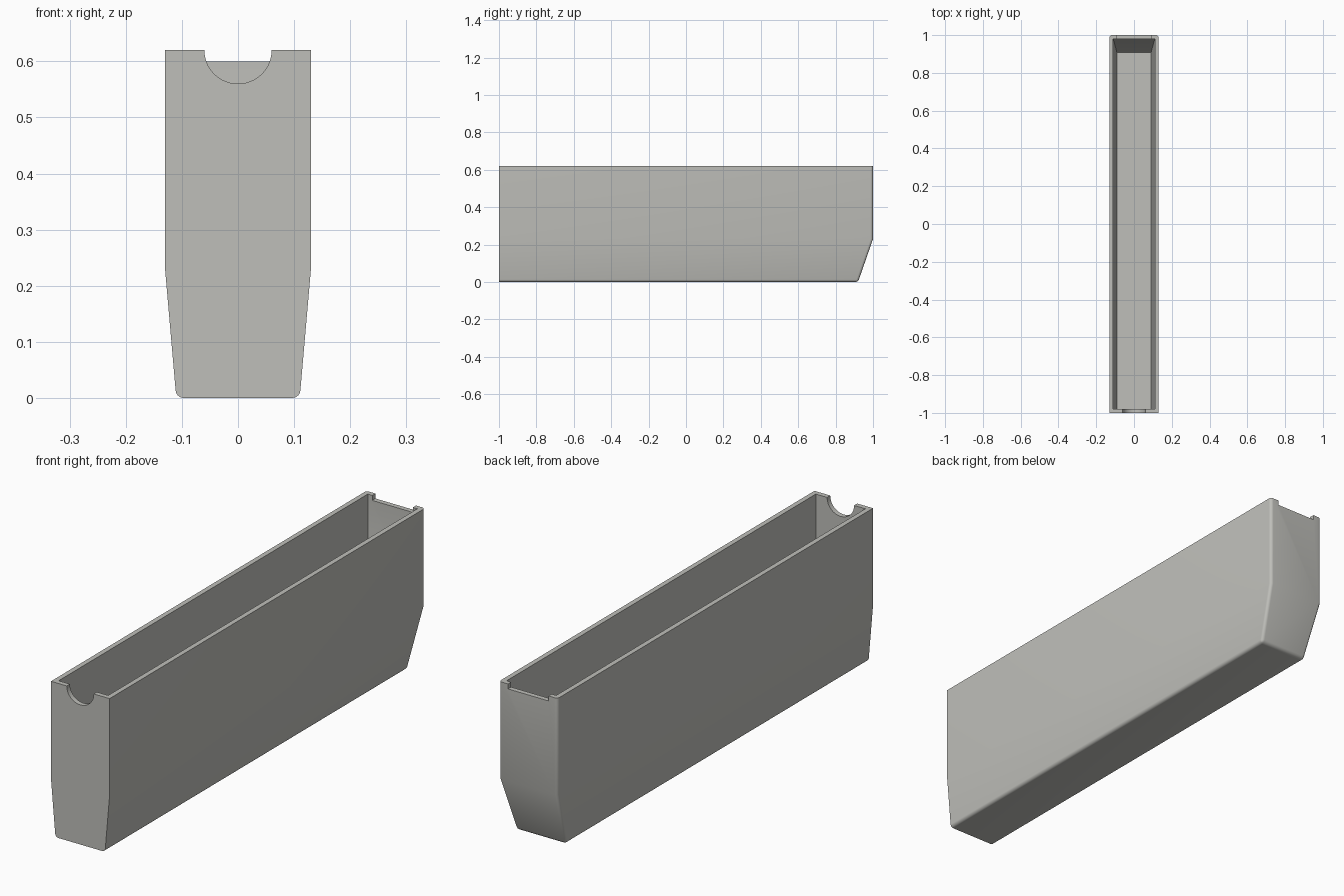
import bpy, bmesh, math

if "Cube" in bpy.data.objects:
    bpy.data.objects.remove(bpy.data.objects["Cube"])

mat = bpy.data.materials.new("warm_grey")
mat.diffuse_color = (0.52, 0.52, 0.49, 1)
mat.use_nodes = True
mat.node_tree.nodes["Principled BSDF"].inputs["Base Color"].default_value = mat.diffuse_color


def finish(name, bm):
    bmesh.ops.recalc_face_normals(bm, faces=bm.faces)
    mesh = bpy.data.meshes.new(name)
    bm.to_mesh(mesh)
    bm.free()
    mesh.materials.append(mat)
    obj = bpy.data.objects.new(name, mesh)
    bpy.context.collection.objects.link(obj)
    return obj


def loft(rows):
    """Closed solid from stacked rectangles: (z, half width, front y, back y)."""
    bm = bmesh.new()
    rings = [[bm.verts.new(p) for p in
              ((-w, f, z), (w, f, z), (w, b, z), (-w, b, z))]
             for z, w, f, b in rows]
    for lo, hi in zip(rings, rings[1:]):
        for i in range(4):
            j = (i + 1) % 4
            bm.faces.new((lo[i], lo[j], hi[j], hi[i]))
    bm.faces.new(rings[0][::-1])
    bm.faces.new(rings[-1])
    return bm


# Tapered outer body, rounded on the bottom and back corners
bm = loft([(0, 0.11, -1, 0.92), (0.23, 0.13, -1, 1), (0.62, 0.13, -1, 1)])
rounded = []
for e in bm.edges:
    a, b = (v.co for v in e.verts)
    bottom = max(a.z, b.z) < 0.01 and max(a.y, b.y) > 0
    back_corner = min(a.y, b.y) > 0 and abs(a.z - b.z) > 0.1
    if bottom or back_corner:
        rounded.append(e)
bmesh.ops.bevel(bm, geom=rounded, offset=0.013, segments=5, profile=0.5,
                affect='EDGES', clamp_overlap=True)
tray = finish("tray_body", bm)

# Cavity, following the outer taper
cavity = finish("cavity_cutter", loft([(0.02, 0.09, -0.98, 0.907),
                                       (0.23, 0.11, -0.98, 0.98),
                                       (0.70, 0.11, -0.98, 0.98)]))

# Shallow slot in the back rim
back_slot = finish("back_slot_cutter", loft([(0.60, 0.09, 0.95, 1.05),
                                             (0.70, 0.09, 0.95, 1.05)]))

# Half-round notch in the front rim
bm = bmesh.new()
profile = [(0.06 * math.cos(t), 0.62 + 0.06 * math.sin(t))
           for t in (math.pi * (1 + i / 32) for i in range(33))]
profile += [(0.06, 0.70), (-0.06, 0.70)]
face = bm.faces.new([bm.verts.new((x, -1.05, z)) for x, z in profile])
out = bmesh.ops.extrude_face_region(bm, geom=[face])
bmesh.ops.translate(bm, vec=(0, 0.1, 0),
                    verts=[g for g in out["geom"] if isinstance(g, bmesh.types.BMVert)])
front_notch = finish("front_notch_cutter", bm)

bpy.context.view_layer.objects.active = tray
tray.select_set(True)
for cutter in (cavity, back_slot, front_notch):
    mod = tray.modifiers.new(cutter.name, 'BOOLEAN')
    mod.operation = 'DIFFERENCE'
    mod.solver = 'EXACT'
    mod.object = cutter
    bpy.ops.object.modifier_apply(modifier=mod.name)
    bpy.data.objects.remove(cutter)

bpy.ops.object.shade_smooth_by_angle(angle=math.radians(30))
